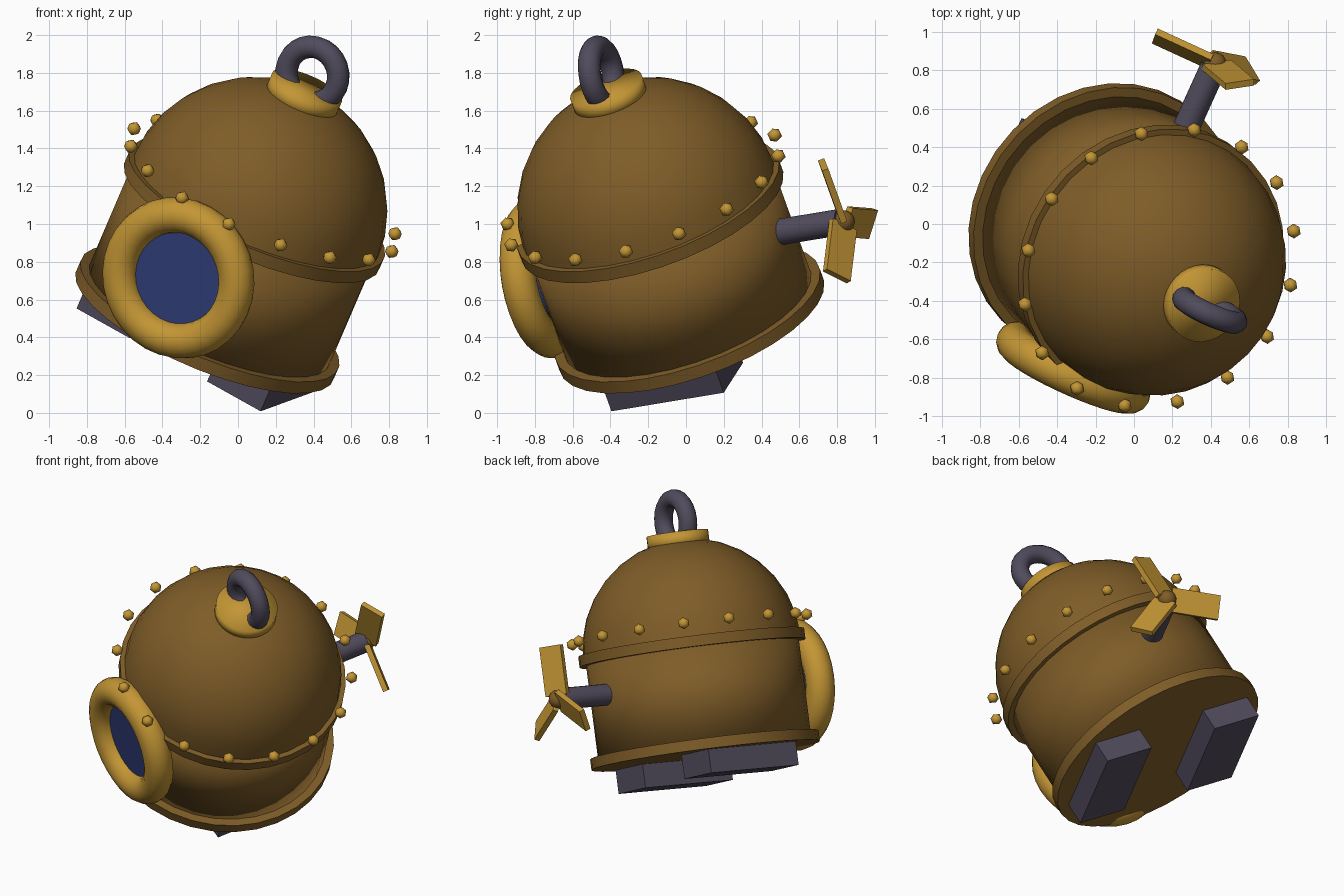
import bpy, bmesh, math
from mathutils import Matrix, Vector

if "Cube" in bpy.data.objects:
    bpy.data.objects.remove(bpy.data.objects["Cube"])

# Tilted frame of the whole craft: origin at dome centre, local z along hull axis
Z = Vector((0.3745, -0.314, 0.8725)).normalized()
X = Vector((0.41, 0.898, 0.154)).cross(Z).normalized()
Y = Z.cross(X)
FRAME = Matrix.Translation((0.087, -0.19, 1.075)) @ Matrix((X, Y, Z)).transposed().to_4x4()


def material(name, color):
    m = bpy.data.materials.new(name)
    m.diffuse_color = (*color, 1)
    m.use_nodes = True
    m.node_tree.nodes["Principled BSDF"].inputs["Base Color"].default_value = m.diffuse_color
    return m


BROWN = material("bronze_brown", (0.21, 0.108, 0.021))
GOLD = material("brass_gold", (0.55, 0.305, 0.035))
GREY = material("dark_grey", (0.082, 0.07, 0.107))
BLUE = material("window_blue", (0.03, 0.048, 0.19))


def finish(name, mat, local, smooth="angle"):
    """Name, colour, shade and place the active object in the tilted frame."""
    ob = bpy.context.object
    ob.name = name
    ob.data.name = name
    ob.data.materials.append(mat)
    if smooth == "angle":
        bpy.ops.object.shade_smooth_by_angle(angle=math.radians(40))
    elif smooth == "all":
        bpy.ops.object.shade_smooth()
    ob.matrix_world = FRAME @ local
    return ob


def at(x, y, z):
    return Matrix.Translation((x, y, z))


ALONG_Y = Matrix.Rotation(math.radians(90), 4, 'X')


def disc(name, mat, r, z0, z1, sides=32, smooth="angle"):
    bpy.ops.mesh.primitive_cylinder_add(vertices=sides, radius=r, depth=z1 - z0)
    return finish(name, mat, at(0, 0, (z0 + z1) / 2), smooth)


def rod_y(name, mat, r, y0, y1, z, sides=32):
    bpy.ops.mesh.primitive_cylinder_add(vertices=sides, radius=r, depth=y1 - y0)
    return finish(name, mat, at(0, (y0 + y1) / 2, z) @ ALONG_Y)


def ring_y(name, mat, major, minor, y, z, n=32, k=14):
    bpy.ops.mesh.primitive_torus_add(major_radius=major, minor_radius=minor,
                                     major_segments=n, minor_segments=k)
    return finish(name, mat, at(0, y, z) @ ALONG_Y, "all")


def box(name, mat, size, local):
    bpy.ops.mesh.primitive_cube_add(size=1)
    bpy.context.object.data.transform(Matrix.Diagonal((*size, 1)))
    return finish(name, mat, local, "flat")


# Dome: upper half of a sphere
bpy.ops.mesh.primitive_uv_sphere_add(segments=32, ring_count=16, radius=0.705)
mesh = bpy.context.object.data
bm = bmesh.new()
bm.from_mesh(mesh)
bmesh.ops.delete(bm, geom=[v for v in bm.verts if v.co.z < -0.01], context='VERTS')
bm.to_mesh(mesh)
bm.free()
finish("dome", BROWN, Matrix(), "all")

# Hull drum and its two flanges
disc("hull_drum", BROWN, 0.69, -0.67, 0.0, smooth="all")
disc("upper_flange", BROWN, 0.733, -0.035, 0.035)
disc("lower_flange", BROWN, 0.741, -0.70, -0.63)

# Rivets around the dome
for i in range(16):
    a = math.radians(11.25 + 22.5 * i)
    bpy.ops.mesh.primitive_ico_sphere_add(subdivisions=1, radius=0.039)
    finish(f"rivet_{i + 1}", GOLD, at(0.761 * math.cos(a), 0.761 * math.sin(a), 0.12), "all")

# Lifting eye on the top cap
disc("top_cap", GOLD, 0.2, 0.645, 0.745, 32, "all")
ring_y("lifting_ring", GREY, 0.15, 0.06, 0, 0.82, 24, 12)

# Porthole on the front
ring_y("porthole_rim", GOLD, 0.337, 0.095, -0.72, -0.29)
rod_y("porthole_glass", BLUE, 0.27, -0.73, -0.6, -0.29)

# Propeller at the back
rod_y("propeller_shaft", GREY, 0.07, 0.6, 1.03, -0.25, 20)
bpy.ops.mesh.primitive_uv_sphere_add(segments=16, ring_count=8, radius=0.06)
finish("propeller_hub", BROWN, at(0, 1.05, -0.25), "all")
for i in range(3):
    turn = Matrix.Rotation(math.radians(120 * i), 4, 'Y')
    pitch = Matrix.Rotation(math.radians(27), 4, 'Z')
    box(f"propeller_blade_{i + 1}", GOLD, (0.16, 0.035, 0.32),
        at(0, 1.05, -0.25) @ turn @ pitch @ at(0, 0, 0.185))

# Ballast skids under the hull
for side, name in ((-1, "left_skid"), (1, "right_skid")):
    box(name, GREY, (0.34, 0.66, 0.2), at(0.415 * side, 0, -0.754))
